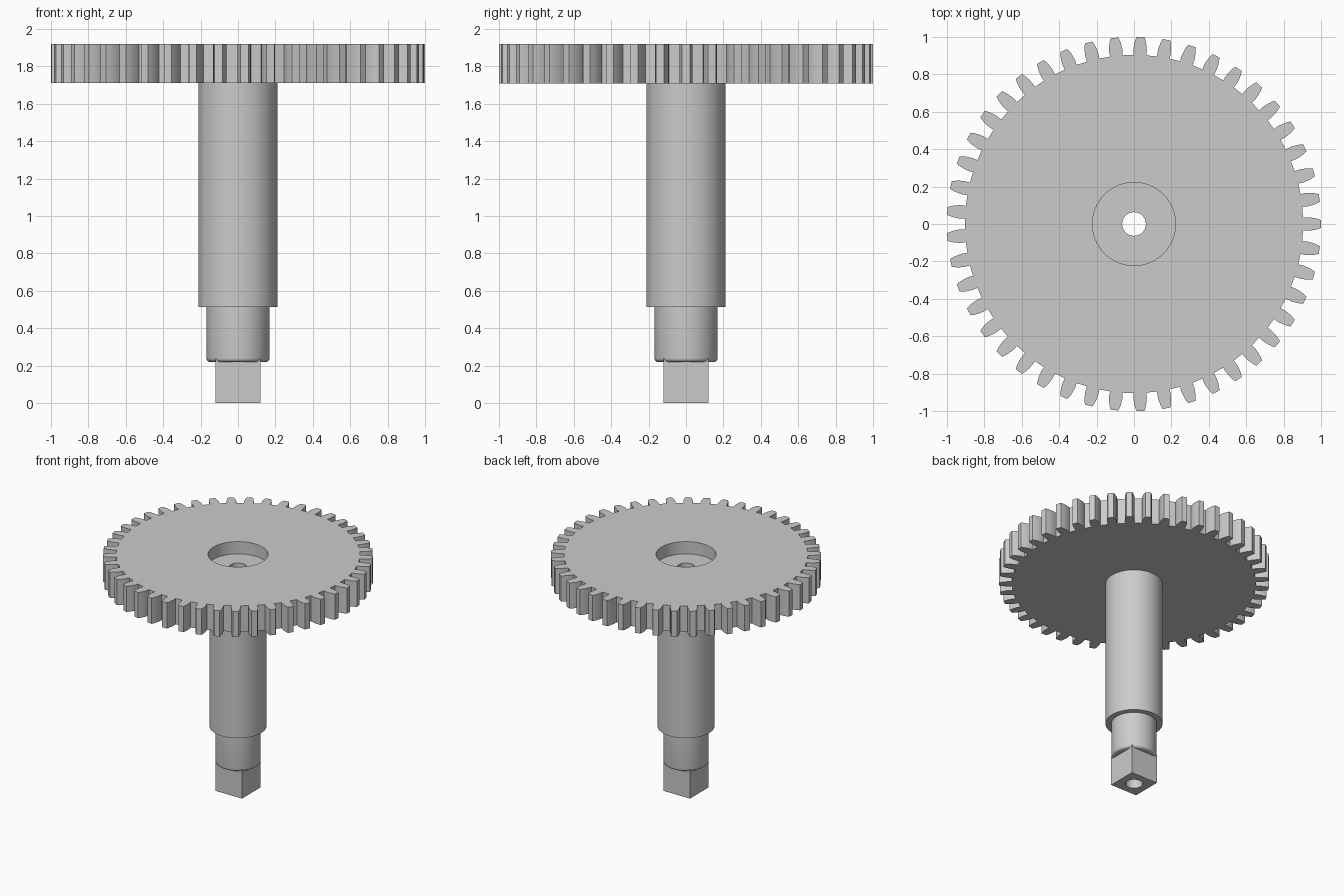
import bpy, bmesh, math
from mathutils import Matrix, Vector

cube = bpy.data.objects.get("Cube")
if cube:
    bpy.data.objects.remove(cube, do_unlink=True)

grey = bpy.data.materials.new("plain_grey")
grey.use_nodes = True
grey.diffuse_color = (0.6, 0.6, 0.6, 1)
grey.node_tree.nodes["Principled BSDF"].inputs["Base Color"].default_value = (0.6, 0.6, 0.6, 1)

SEGMENTS = 64
TEETH = 45
BORE = 0.063
GEAR_BOTTOM, GEAR_TOP = 1.71, 1.92


def make_object(name, bm):
    bmesh.ops.recalc_face_normals(bm, faces=bm.faces)
    mesh = bpy.data.meshes.new(name)
    bm.to_mesh(mesh)
    bm.free()
    mesh.materials.append(grey)
    obj = bpy.data.objects.new(name, mesh)
    bpy.context.collection.objects.link(obj)
    return obj


def lathe(name, profile):
    """Spin a closed (radius, z) profile around the z axis."""
    bm = bmesh.new()
    verts = [bm.verts.new((r, 0, z)) for r, z in profile]
    edges = [bm.edges.new((a, b)) for a, b in zip(verts, verts[1:] + verts[:1])]
    bmesh.ops.spin(bm, geom=verts + edges, cent=(0, 0, 0), axis=(0, 0, 1),
                   angle=math.tau, steps=SEGMENTS)
    bmesh.ops.remove_doubles(bm, verts=bm.verts, dist=1e-4)
    return make_object(name, bm)


def drill(obj, radius, bottom, top):
    """Cut a round hole along the z axis."""
    bm = bmesh.new()
    bmesh.ops.create_cone(bm, cap_ends=True, segments=SEGMENTS, radius1=radius,
                          radius2=radius, depth=top - bottom,
                          matrix=Matrix.Translation((0, 0, (top + bottom) / 2)))
    cutter = make_object("hole_cutter", bm)
    cutter.hide_render = True
    mod = obj.modifiers.new("hole", 'BOOLEAN')
    mod.operation = 'DIFFERENCE'
    mod.solver = 'EXACT'
    mod.object = cutter
    bpy.context.view_layer.objects.active = obj
    bpy.ops.object.modifier_apply(modifier=mod.name)
    bpy.data.objects.remove(cutter, do_unlink=True)


# Toothed wheel: one tooth flank as (radius, half width), mirrored and repeated
flank = [(0.903, 0.034), (0.93, 0.036), (0.957, 0.033), (0.98, 0.028), (1.0, 0.021)]
tooth = [(r, -w) for r, w in flank] + [(r, w) for r, w in reversed(flank)]
bm = bmesh.new()
outline = []
for i in range(TEETH):
    turn = Matrix.Rotation(i * math.tau / TEETH, 4, 'Z')
    outline += [bm.verts.new(turn @ Vector((x, y, GEAR_BOTTOM))) for x, y in tooth]
face = bm.faces.new(outline)
extruded = bmesh.ops.extrude_face_region(bm, geom=[face], use_keep_orig=True)
top_verts = [v for v in extruded["geom"] if isinstance(v, bmesh.types.BMVert)]
bmesh.ops.translate(bm, verts=top_verts, vec=(0, 0, GEAR_TOP - GEAR_BOTTOM))
gear = make_object("gear_wheel", bm)
drill(gear, 0.222, 1.82, 2.0)
drill(gear, BORE, 1.6, 2.0)

# Stepped hollow shaft with a rounded lower rim
radius, rim, shaft_bottom = 0.168, 0.02, 0.22
fillet = [(radius - rim + rim * math.sin(a), shaft_bottom + rim - rim * math.cos(a))
          for a in (math.pi / 2 * i / 5 for i in range(6))]
shaft = lathe("shaft", [(BORE, shaft_bottom)] + fillet +
              [(radius, 0.515), (0.211, 0.515), (0.211, GEAR_BOTTOM), (BORE, GEAR_BOTTOM)])

# Square drive end
bm = bmesh.new()
bmesh.ops.create_cube(bm, size=1, matrix=Matrix.Translation((0, 0, 0.12)) @
                      Matrix.Diagonal((0.24, 0.24, 0.24, 1)))
drive = make_object("square_drive", bm)
drill(drive, BORE, -0.1, 0.4)

# Smooth the round walls, keep the edges crisp
bpy.ops.object.select_all(action='DESELECT')
for obj in (gear, shaft, drive):
    obj.select_set(True)
bpy.context.view_layer.objects.active = gear
bpy.ops.object.shade_smooth_by_angle(angle=math.radians(25))
